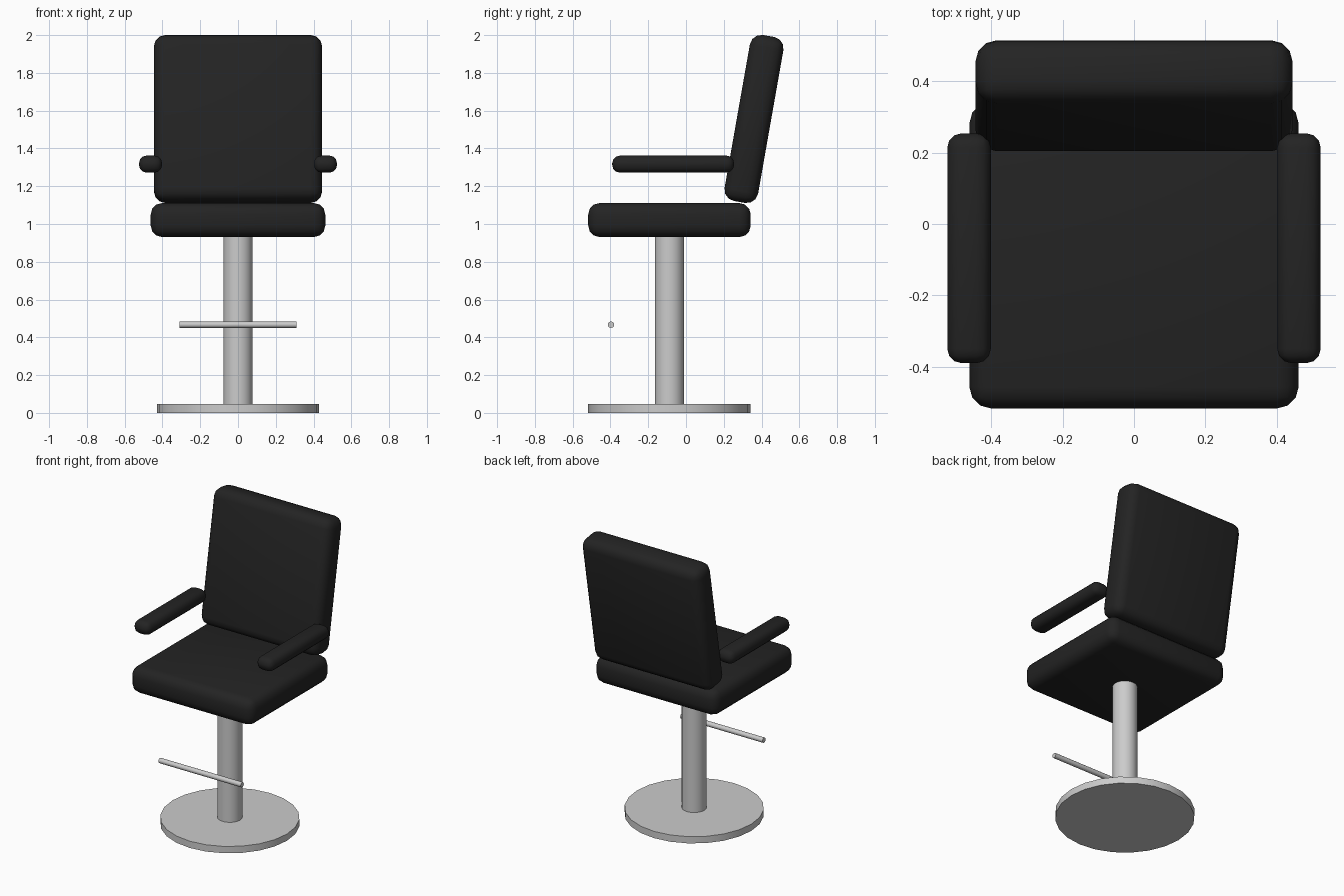
import bpy
import math

cube = bpy.data.objects.get("Cube")
if cube:
    bpy.data.objects.remove(cube, do_unlink=True)


def make_material(name, level):
    mat = bpy.data.materials.new(name)
    mat.use_nodes = True
    color = (level, level, level, 1)
    mat.diffuse_color = color
    mat.node_tree.nodes["Principled BSDF"].inputs["Base Color"].default_value = color
    return mat


leather = make_material("black leather", 0.017)
metal = make_material("light grey metal", 0.6)


def finish(obj, name, mat, angle):
    obj.name = name
    obj.data.materials.append(mat)
    bpy.ops.object.shade_smooth_by_angle(angle=math.radians(angle))
    return obj


def cushion(name, size, location, radius, tilt=0):
    """Rounded padded box, optionally leaning backwards."""
    bpy.ops.mesh.primitive_cube_add(size=1, location=location)
    obj = bpy.context.object
    obj.scale = size
    bpy.ops.object.transform_apply(location=False, rotation=False, scale=True)
    bevel = obj.modifiers.new("rounded edges", "BEVEL")
    bevel.width = radius
    bevel.segments = 3
    bpy.ops.object.modifier_apply(modifier=bevel.name)
    obj.rotation_euler.x = -math.radians(tilt)
    return finish(obj, name, leather, 60)


def rod(name, radius, length, location, sides, along_x=False):
    turn = (0, math.pi / 2, 0) if along_x else (0, 0, 0)
    bpy.ops.mesh.primitive_cylinder_add(vertices=sides, radius=radius, depth=length,
                                        location=location, rotation=turn)
    return finish(bpy.context.object, name, metal, 50)


axis_y = -0.0875

# Pedestal and footrest
rod("base_plate", 0.43, 0.046, (0, axis_y, 0.023), 24)
rod("column", 0.077, 0.91, (0, axis_y, 0.495), 24)
rod("footrest_bar", 0.017, 0.62, (0, -0.397, 0.467), 12, along_x=True)

# Upholstery
cushion("seat", (0.924, 0.86, 0.18), (0, axis_y, 1.021), 0.06)
cushion("backrest", (0.89, 0.18, 0.892), (0, 0.36, 1.556), 0.06, tilt=10)
for side, name in ((1, "left_armrest"), (-1, "right_armrest")):
    cushion(name, (0.122, 0.645, 0.09), (side * 0.463, -0.068, 1.317), 0.04)
